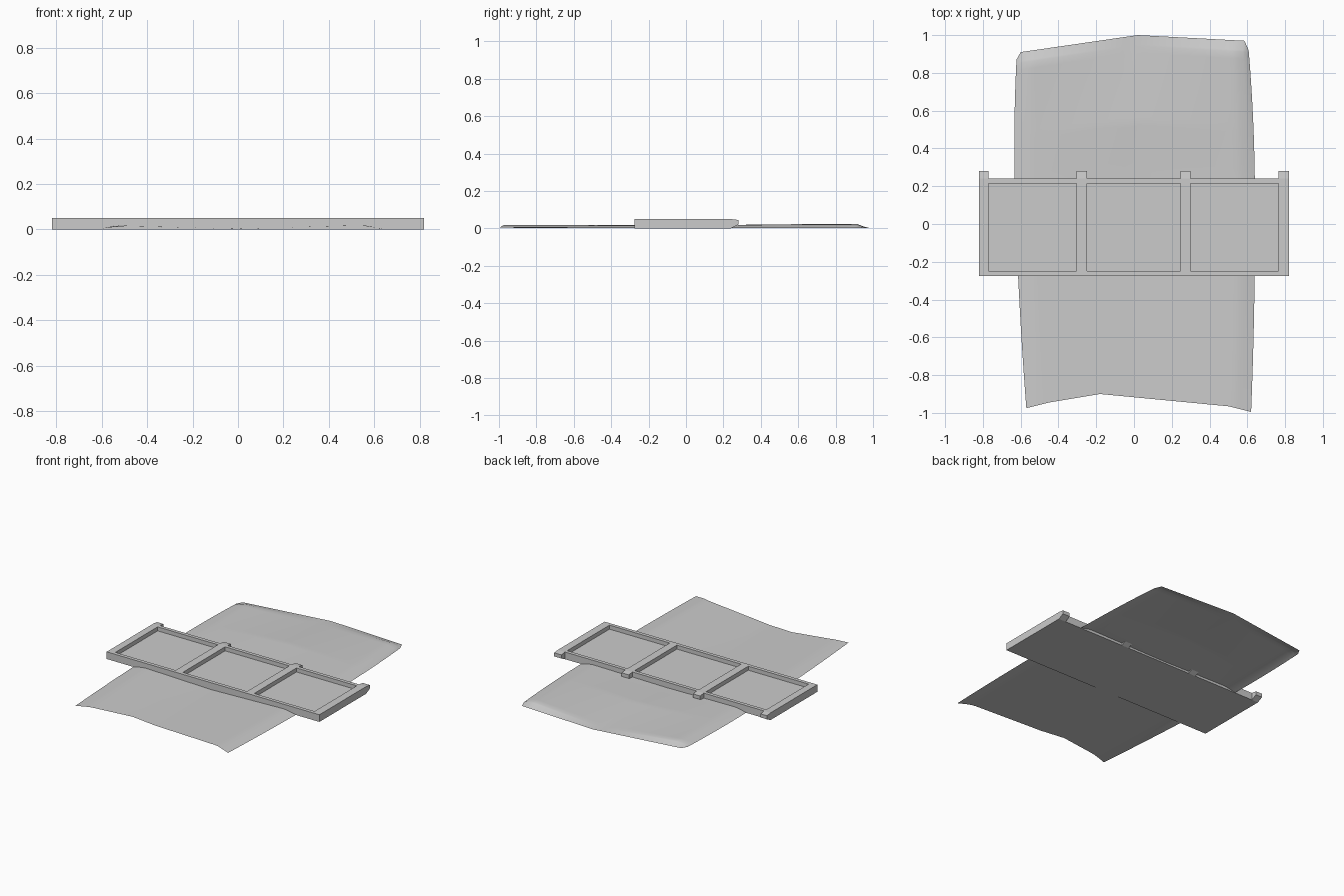
import bpy, bmesh
from mathutils import Vector

cube = bpy.data.objects.get("Cube")
if cube:
    bpy.data.objects.remove(cube, do_unlink=True)


def make_material(name, rgb):
    mat = bpy.data.materials.new(name)
    mat.use_nodes = True
    mat.diffuse_color = (*rgb, 1)
    mat.node_tree.nodes["Principled BSDF"].inputs["Base Color"].default_value = (*rgb, 1)
    return mat


grey = make_material("plain grey", (0.6, 0.6, 0.6))


def finish(bm, name, recalc=True):
    if recalc:
        bmesh.ops.recalc_face_normals(bm, faces=bm.faces)
    mesh = bpy.data.meshes.new(name)
    bm.to_mesh(mesh)
    bm.free()
    mesh.materials.append(grey)
    obj = bpy.data.objects.new(name, mesh)
    bpy.context.collection.objects.link(obj)
    return obj


def along(points, t):
    """Piecewise linear value; the first entry of each point is its position."""
    for a, b in zip(points, points[1:]):
        if t <= b[0]:
            f = (t - a[0]) / (b[0] - a[0])
            return Vector(a[1:]).lerp(Vector(b[1:]), f) if len(a) > 2 else a[1] + f * (b[1] - a[1])
    return Vector(points[-1][1:]) if len(a) > 2 else points[-1][1]


def grid_faces(bm, rows):
    for r0, r1 in zip(rows, rows[1:]):
        for i in range(len(r0) - 1):
            bm.faces.new((r0[i], r0[i + 1], r1[i + 1], r1[i]))


# Frame: a slab with three recessed panels and four tabs on the back edge
HEIGHT, FLOOR = 0.05, 0.022
xs = [-0.82, -0.77, -0.305, -0.25, 0.245, 0.30, 0.765, 0.82]
ys = [-0.275, -0.25, 0.215, 0.24]
bm = bmesh.new()
grid_faces(bm, [[bm.verts.new((x, y, 0)) for x in xs] for y in ys])
up = bmesh.ops.extrude_face_region(bm, geom=bm.faces[:], use_keep_orig=True)
bmesh.ops.translate(bm, vec=(0, 0, HEIGHT),
                    verts=[v for v in up["geom"] if isinstance(v, bmesh.types.BMVert)])
bmesh.ops.recalc_face_normals(bm, faces=bm.faces)
bm.normal_update()


def column(face):
    x = face.calc_center_median().x
    return sum(x > c for c in xs) - 1


panels = [f for f in bm.faces if f.normal.z > 0.9 and column(f) % 2
          and ys[1] < f.calc_center_median().y < ys[2]]
tabs = [f for f in bm.faces if f.normal.y > 0.9 and column(f) % 2 == 0]
sunk = bmesh.ops.extrude_face_region(bm, geom=panels)
bmesh.ops.delete(bm, geom=panels, context="FACES_ONLY") if panels[0].is_valid else None
for v in sunk["geom"]:
    if isinstance(v, bmesh.types.BMVert):
        v.co.z = FLOOR
out = bmesh.ops.extrude_face_region(bm, geom=tabs)
bmesh.ops.delete(bm, geom=tabs, context="FACES_ONLY") if tabs[0].is_valid else None
for v in out["geom"]:
    if isinstance(v, bmesh.types.BMVert):
        v.co.y = 0.28
        v.co.z = 0.045 if v.co.z > 0.02 else 0.02
finish(bm, "panel_frame")

# Sheet: thin curved surface running under the frame
front = [(0, -0.57, -0.975), (0.1, -0.45, -0.945), (0.33, -0.18, -0.90),
         (0.9, 0.5, -0.965), (1, 0.62, -0.995)]
back = [(0, -0.622, 0.87), (0.03, -0.60, 0.91), (0.52, 0.02, 1.0),
        (0.97, 0.585, 0.97), (1, 0.607, 0.92)]
# Heights across the sheet: rim, crease, middle, crease, rim
stations = [(0, 0.008, 0.015, 0.002, 0.018, 0.006), (0.37, 0.001, 0.017, 0.002, 0.018, 0.001),
            (0.64, 0.001, 0.018, 0.013, 0.019, 0.001), (0.76, 0.001, 0.019, 0.02, 0.022, 0.001),
            (0.97, 0.001, 0.02, 0.003, 0.024, 0.001), (1, 0.001, 0.001, 0.001, 0.001, 0.001)]
cols = sorted({0, 0.015, 0.03, 0.97, 0.985, 1} | {i / 50 for i in range(3, 49)} | {0.33})
lines = sorted({s[0] for s in stations} | {i / 40 for i in range(41)})
bm = bmesh.new()
rows = []
for v in lines:
    section = list(zip((0, 0.07, 0.48, 0.93, 1), along(stations, v)))
    bulge = 1 - ((v - 0.62) / (0.62 if v < 0.62 else 0.38)) ** 2
    row = []
    for u in cols:
        p = along(front, u).lerp(along(back, u), v)
        p.x += 0.028 * bulge * (2 * u - 1)
        row.append(bm.verts.new((p.x, p.y, along(section, u))))
    rows.append(row)
grid_faces(bm, rows)
sheet = finish(bm, "curved_sheet", recalc=False)
bpy.ops.object.select_all(action="DESELECT")
sheet.select_set(True)
bpy.context.view_layer.objects.active = sheet
bpy.ops.object.shade_smooth_by_angle(angle=0.6)
